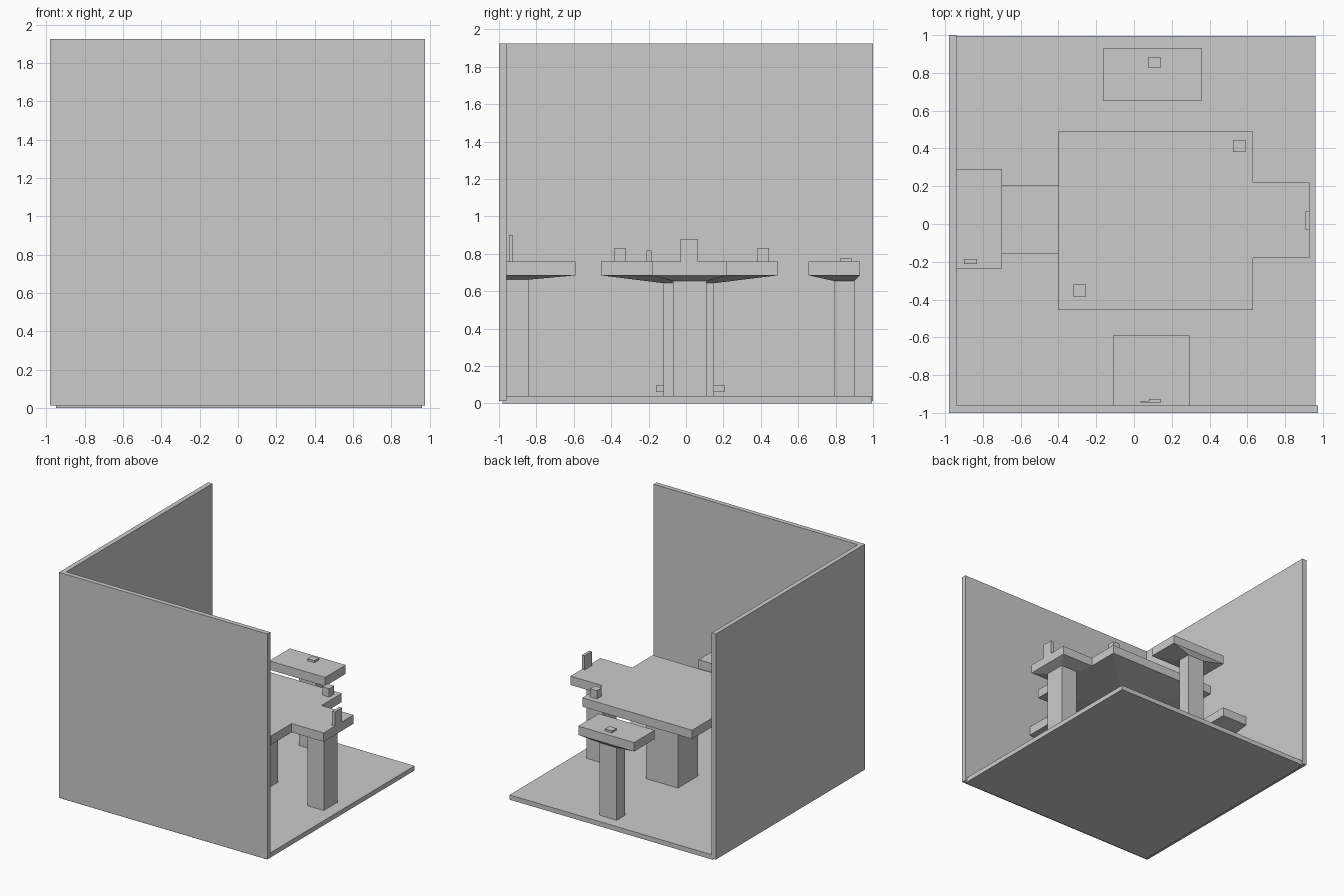
import bpy

if "Cube" in bpy.data.objects:
    bpy.data.objects.remove(bpy.data.objects["Cube"])


def mesh_object(name, verts, faces):
    mesh = bpy.data.meshes.new(name)
    mesh.from_pydata(verts, [], faces)
    mesh.update()
    obj = bpy.data.objects.new(name, mesh)
    bpy.context.collection.objects.link(obj)
    return obj


def stack(name, levels):
    """Closed solid through stacked rectangles (x0, x1, y0, y1, z)."""
    verts, faces = [], [(3, 2, 1, 0)]
    for x0, x1, y0, y1, z in levels:
        verts += [(x0, y0, z), (x1, y0, z), (x1, y1, z), (x0, y1, z)]
    for k in range(len(levels) - 1):
        a, b = 4 * k, 4 * k + 4
        for i in range(4):
            j = (i + 1) % 4
            faces.append((a + i, a + j, b + j, b + i))
    n = len(verts)
    faces.append((n - 4, n - 3, n - 2, n - 1))
    return mesh_object(name, verts, faces)


def box(name, x0, x1, y0, y1, z0, z1):
    return stack(name, [(x0, x1, y0, y1, z0), (x0, x1, y0, y1, z1)])


FLOOR, TOP, EDGE = 0.04, 0.76, 0.685


def table(name, slab, column, neck):
    """Tabletop with a tapered underside on a square column."""
    stack(name + "_top", [(*column, neck), (*slab, EDGE), (*slab, TOP)])
    box(name + "_column", *column, FLOOR, neck)


# Room shell
box("floor", -0.95, 0.96, -0.98, 0.995, 0, FLOOR)
box("front_wall", -0.98, 0.975, -1.0, -0.96, 0.012, 1.925)
box("left_wall", -0.98, -0.94, -0.96, 1.0, 0.012, 1.925)

# Tables
table("centre_table", (-0.40, 0.63, -0.455, 0.49), (-0.03, 0.27, -0.12, 0.15), 0.643)
table("right_table", (0.63, 0.93, -0.18, 0.22), (0.70, 0.855, -0.07, 0.11), 0.655)
table("back_table", (-0.165, 0.36, 0.655, 0.93), (0.02, 0.18, 0.79, 0.90), 0.655)
table("front_table", (-0.11, 0.295, -0.96, -0.59), (0.03, 0.16, -0.96, -0.84), 0.662)
table("left_table", (-0.94, -0.70, -0.235, 0.29), (-0.94, -0.83, -0.05, 0.11), 0.66)

# Low ledge beside the left wall
box("low_ledge", -0.94, -0.40, -0.16, 0.205, 0.06, 0.097)

# Small items on the tables
items = {
    "cube_back": (0.525, 0.59, 0.38, 0.445, 0.83),
    "cube_front": (-0.32, -0.255, -0.385, -0.32, 0.83),
    "upright_panel_right": (0.905, 0.93, -0.03, 0.065, 0.88),
    "small_block_left": (-0.90, -0.83, -0.212, -0.185, 0.818),
    "flat_block_back": (0.075, 0.14, 0.825, 0.885, 0.778),
    "thin_card_front": (0.035, 0.09, -0.945, -0.937, 0.90),
    "upright_panel_front": (0.08, 0.14, -0.947, -0.927, 0.90),
}
for name, (x0, x1, y0, y1, z1) in items.items():
    box(name, x0, x1, y0, y1, TOP, z1)
